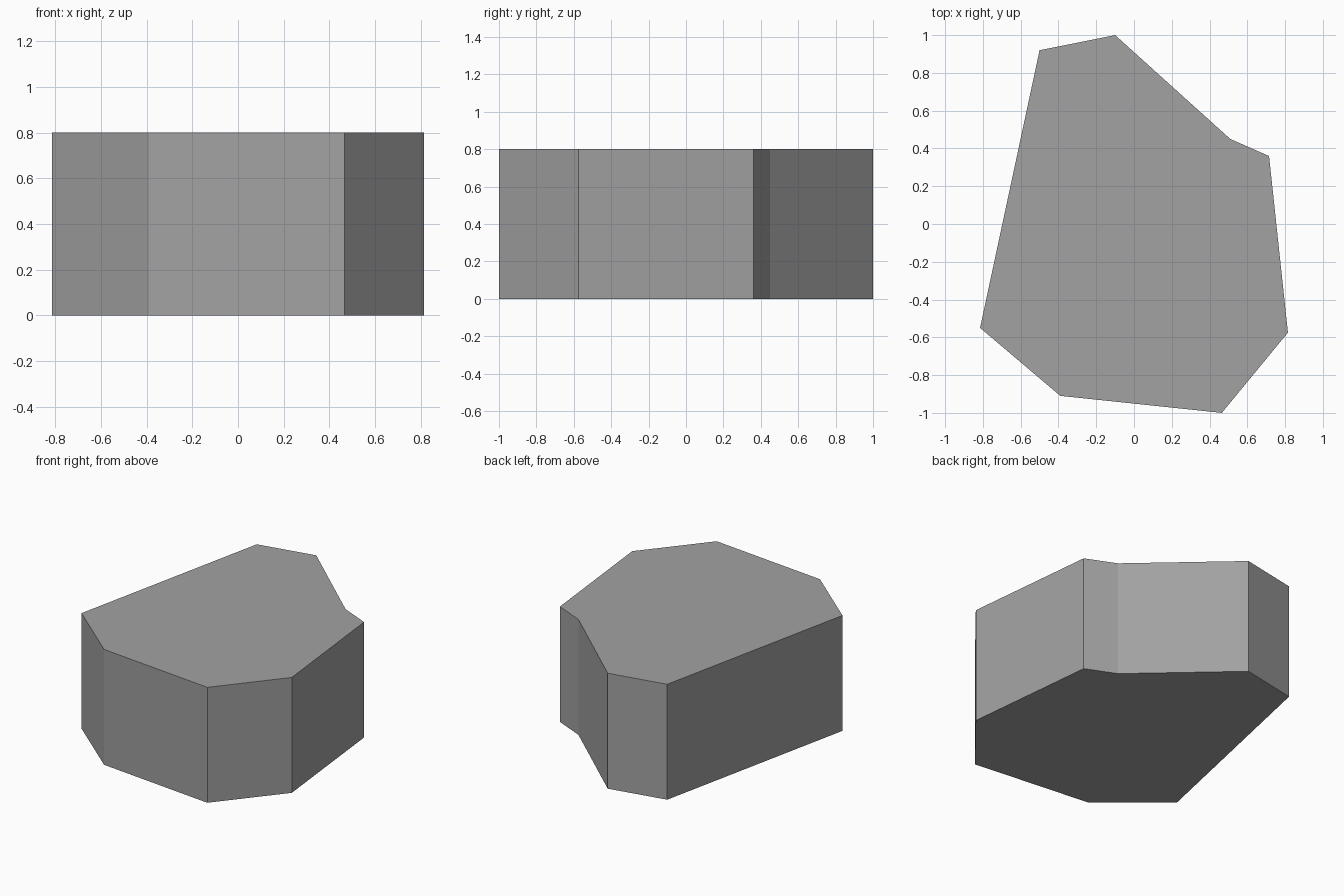
import bpy
import bmesh
from mathutils import Vector

default_cube = bpy.data.objects.get("Cube")
if default_cube:
    bpy.data.objects.remove(default_cube, do_unlink=True)


def flat_material(name, level):
    material = bpy.data.materials.new(name)
    colour = (level, level, level, 1)
    material.use_nodes = True
    material.diffuse_color = colour
    shader = next(n for n in material.node_tree.nodes if n.type == 'BSDF_PRINCIPLED')
    shader.inputs["Base Color"].default_value = colour
    return material


def extruded_block(name, outline, height, material):
    mesh = bpy.data.meshes.new(name)
    bm = bmesh.new()
    base = bm.faces.new([bm.verts.new((x, y, 0)) for x, y in outline])
    extruded = bmesh.ops.extrude_face_region(bm, geom=[base], use_keep_orig=True)
    top_verts = [v for v in extruded["geom"] if isinstance(v, bmesh.types.BMVert)]
    bmesh.ops.translate(bm, verts=top_verts, vec=Vector((0, 0, height)))
    bmesh.ops.recalc_face_normals(bm, faces=bm.faces)
    bm.to_mesh(mesh)
    bm.free()
    mesh.materials.append(material)
    block = bpy.data.objects.new(name, mesh)
    bpy.context.collection.objects.link(block)
    return block


# Irregular eight-sided outline, counter-clockwise from the front
outline = [
    (-.39, -.91), (.465, -1), (.815, -.575), (.715, .36),
    (.51, .45), (-.1, 1), (-.5, .92), (-.815, -.55),
]

# Solid stone slab with flat sides
extruded_block("stone_block", outline, .8, flat_material("stone grey", .36))
